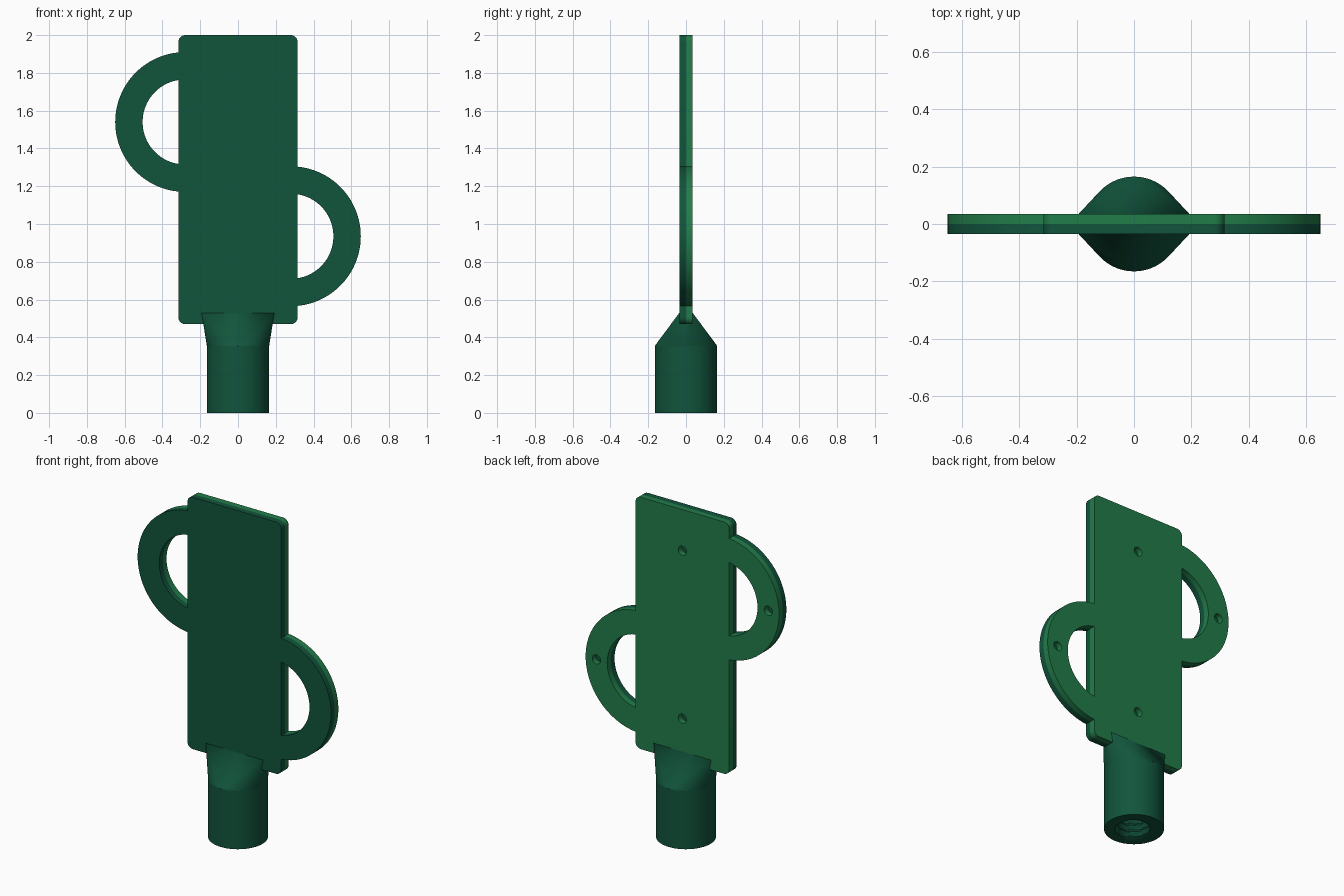
import bpy, bmesh
from math import sin, cos, pi, acos, radians

cube = bpy.data.objects.get("Cube")
if cube:
    bpy.data.objects.remove(cube, do_unlink=True)

HALF_W, BOTTOM, TOP, CORNER = 0.315, 0.47, 2.0, 0.035
LAYER = 0.035
HANDLE_X, OUTER, INNER = 0.28, 0.37, 0.225
RIGHT_Z, LEFT_Z = 1.54, 0.935      # handle centre heights
SEGS = 64


def material(name, color):
    m = bpy.data.materials.new(name)
    m.use_nodes = True
    m.diffuse_color = color
    m.node_tree.nodes["Principled BSDF"].inputs["Base Color"].default_value = color
    return m


dark_green = material("dark green", (0.0056, 0.089, 0.045, 1))
bright_green = material("bright green", (0.016, 0.205, 0.068, 1))


def finish(bm, name, mat, angle=35):
    bmesh.ops.recalc_face_normals(bm, faces=bm.faces)
    mesh = bpy.data.meshes.new(name)
    bm.to_mesh(mesh)
    bm.free()
    mesh.materials.clear()
    mesh.materials.append(mat)
    obj = bpy.data.objects.new(name, mesh)
    bpy.context.collection.objects.link(obj)
    bpy.ops.object.select_all(action='DESELECT')
    obj.select_set(True)
    bpy.context.view_layer.objects.active = obj
    bpy.ops.object.shade_smooth_by_angle(angle=radians(angle))
    return obj


def arc(cx, cz, r, a0, a1, n):
    return [(cx + r * cos(a0 + (a1 - a0) * i / n),
             cz + r * sin(a0 + (a1 - a0) * i / n)) for i in range(n + 1)]


def handle_arc(side, cz, r):
    # Part of a handle circle lying outside the plate edge
    a = acos((HALF_W - HANDLE_X) / r)
    mid = 0 if side > 0 else pi
    return arc(side * HANDLE_X, cz, r, mid - a, mid + a, 48)


def corner(sx, z, start):
    return arc(sx * (HALF_W - CORNER), z, CORNER, start, start + pi / 2, 6)


# Outline of the plate with both handles, and its openings
outline = (corner(1, BOTTOM + CORNER, -pi / 2) + handle_arc(1, LEFT_Z, OUTER)
           + corner(1, TOP - CORNER, 0) + corner(-1, TOP - CORNER, pi / 2)
           + handle_arc(-1, RIGHT_Z, OUTER) + corner(-1, BOTTOM + CORNER, pi))
openings = [handle_arc(1, LEFT_Z, INNER), handle_arc(-1, RIGHT_Z, INNER)]

# Small round pockets in the back layer
grip_x = HANDLE_X + (OUTER + INNER) / 2
pocket_spots = [(0, 1.75), (0, 0.73), (grip_x, LEFT_Z), (-grip_x, RIGHT_Z)]
pockets = [arc(x, z, 0.028, 0, 2 * pi, 24)[:-1] for x, z in pocket_spots]


def layer(name, loops, y, mat):
    # Filled flat curve, thickened and stood upright
    curve = bpy.data.curves.new(name, 'CURVE')
    curve.dimensions = '2D'
    curve.fill_mode = 'BOTH'
    curve.extrude = LAYER / 2
    for loop in loops:
        spline = curve.splines.new('POLY')
        spline.points.add(len(loop) - 1)
        for p, (x, z) in zip(spline.points, loop):
            p.co = (x, z, 0, 1)
        spline.use_cyclic_u = True
    temp = bpy.data.objects.new(name + " curve", curve)
    bpy.context.collection.objects.link(temp)
    bpy.context.view_layer.update()
    mesh = bpy.data.meshes.new_from_object(
        temp.evaluated_get(bpy.context.evaluated_depsgraph_get()))
    bm = bmesh.new()
    bm.from_mesh(mesh)
    bpy.data.objects.remove(temp, do_unlink=True)
    bpy.data.meshes.remove(mesh)
    bmesh.ops.remove_doubles(bm, verts=bm.verts, dist=0.0001)
    for v in bm.verts:
        x, z, depth = v.co
        v.co = (x, y - depth, z)
    return finish(bm, name, mat)


layer("front_plate", [outline] + openings, -LAYER / 2, dark_green)
layer("back_plate", [outline] + openings + pockets, LAYER / 2, bright_green)

# Pole socket: round sleeve with a threaded bore
R, SHOULDER, BORE, PITCH = 0.165, 0.355, 0.3, 0.04
bm = bmesh.new()


def ring(radius, z):
    return [bm.verts.new((radius(a) * cos(a), radius(a) * sin(a), z))
            for a in (2 * pi * i / SEGS for i in range(SEGS))]


def thread(z):
    def radius(a):
        t = (z / PITCH + a / (2 * pi)) % 1
        return 0.085 + 0.04 * abs(t - 0.5)
    return radius


rings = [ring(lambda a: R, SHOULDER), ring(lambda a: R, 0), ring(lambda a: 0.105, 0)]
steps = 60
rings += [ring(thread(BORE * i / steps), BORE * i / steps) for i in range(1, steps + 1)]
for lower, upper in zip(rings, rings[1:]):
    for i in range(SEGS):
        j = (i + 1) % SEGS
        bm.faces.new((lower[i], lower[j], upper[j], upper[i]))
bm.faces.new(rings[-1])
finish(bm, "pole_socket", dark_green)

# Neck: hull from the round sleeve to the flat plate
bm = bmesh.new()
ring(lambda a: R, SHOULDER)
for sx in (-1, 1):
    for sy in (-1, 1):
        bm.verts.new((sx * 0.193, sy * LAYER, 0.53))
bmesh.ops.convex_hull(bm, input=bm.verts)
base = [f for f in bm.faces if all(v.co.z < SHOULDER + 0.001 for v in f.verts)]
bmesh.ops.delete(bm, geom=base, context='FACES_ONLY')
finish(bm, "socket_neck", dark_green, 25)
